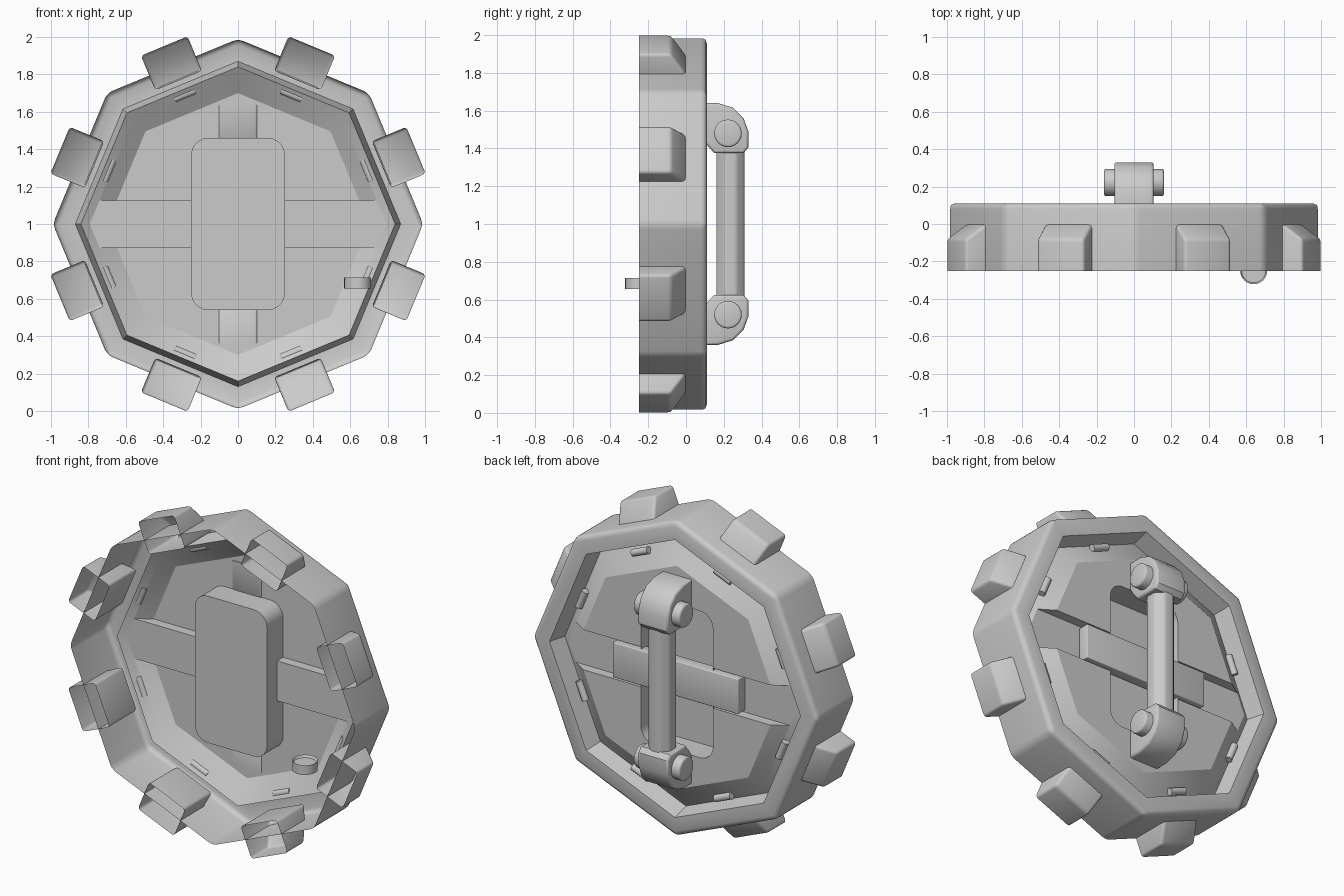
import bpy, bmesh, math
from math import sin, cos, tan, pi, radians
from mathutils import Matrix, Vector

cube = bpy.data.objects.get("Cube")
if cube:
    bpy.data.objects.remove(cube, do_unlink=True)

grey = bpy.data.materials.new("plain_grey")
grey.use_nodes = True
grey.diffuse_color = (0.6, 0.6, 0.6, 1)
grey.node_tree.nodes["Principled BSDF"].inputs["Base Color"].default_value = (0.6, 0.6, 0.6, 1)


def finish(name, bm, bevel=0.0, pick=None, recalc=True):
    """Bevel the picked edges, then turn the bmesh into an object centred at z = 1."""
    bmesh.ops.remove_doubles(bm, verts=bm.verts, dist=0.0005)
    if recalc:
        bmesh.ops.recalc_face_normals(bm, faces=bm.faces)
    if bevel:
        edges = [e for e in bm.edges if len(e.link_faces) == 2
                 and e.calc_face_angle(0) > 0.5 and (pick is None or pick(e))]
        bmesh.ops.bevel(bm, geom=edges, offset=bevel, segments=3, profile=0.5, affect='EDGES')
    mesh = bpy.data.meshes.new(name)
    bm.to_mesh(mesh)
    bm.free()
    mesh.materials.append(grey)
    mesh.polygons.foreach_set("use_smooth", [True] * len(mesh.polygons))
    mesh.set_sharp_from_angle(angle=radians(32))
    ob = bpy.data.objects.new(name, mesh)
    ob.location.z = 1
    bpy.context.scene.collection.objects.link(ob)
    return ob


def face(bm, pts):
    return bm.faces.new([bm.verts.new(p) for p in pts])


def strip(bm, a, b, closed=True):
    """Quads joining two point rows."""
    n = len(a)
    for i in range(n if closed else n - 1):
        j = (i + 1) % n
        face(bm, [a[i], a[j], b[j], b[i]])


def prism(bm, low, high):
    strip(bm, low, high)
    face(bm, low)
    face(bm, high)


def octagon(r, y):
    return [Vector((r * cos(k * pi / 4), y, r * sin(k * pi / 4))) for k in range(8)]


def cylinder(bm, r, length, matrix, sides=24):
    bmesh.ops.create_cone(bm, cap_ends=True, segments=sides, radius1=r, radius2=r,
                          depth=length, matrix=matrix)


# Main dimensions
FLOOR, GROOVE, DENT, HALF = 0.09, 0.03, -0.07, 0.125
R_RIDGE, R_GROOVE, R_FLOOR = 0.84, 0.793, 0.70
SLOT = HALF * tan(pi / 8)
BW, BH, BR = 0.25, 0.46, 0.09

# Outer ring: open at the front, rounded rim at the back, trench wall inside
bm = bmesh.new()
rings = [octagon(0.99, -0.25), octagon(0.99, 0.11), octagon(0.87, 0.11),
         octagon(R_RIDGE, 0), octagon(R_GROOVE, GROOVE)]
for a, b in zip(rings, rings[1:]):
    strip(bm, a, b)
finish("outer_ring", bm, 0.03,
       lambda e: all(Vector((v.co.x, v.co.z)).length > 0.95 for v in e.verts))

# Dish: raised floor, interrupted by the cross groove and the rounded dent
bm = bmesh.new()
for sx in (1, -1):
    for sz in (1, -1):
        def q(x, y, z):
            return Vector((sx * x, y, sz * z))
        d = cos(pi / 4)
        # sloping sides
        face(bm, [q(R_GROOVE - SLOT, GROOVE, HALF), q(R_GROOVE * d, GROOVE, R_GROOVE * d),
                  q(R_FLOOR * d, FLOOR, R_FLOOR * d), q(R_FLOOR - SLOT, FLOOR, HALF)])
        face(bm, [q(R_GROOVE * d, GROOVE, R_GROOVE * d), q(0, GROOVE, R_GROOVE),
                  q(0, FLOOR, R_FLOOR), q(R_FLOOR * d, FLOOR, R_FLOOR * d)])
        # quarter of the floor around the dent
        arc = [(BW - BR + BR * sin(t * pi / 12), BH - BR + BR * cos(t * pi / 12)) for t in range(7)]
        edge = [(0, BH)] + arc + [(BW, HALF)]
        face(bm, [q(R_FLOOR - SLOT, FLOOR, HALF), q(R_FLOOR * d, FLOOR, R_FLOOR * d),
                  q(0, FLOOR, R_FLOOR)] + [q(x, FLOOR, z) for x, z in edge])
        # dent walls and front
        rim = edge + [(BW, 0)]
        strip(bm, [q(x, FLOOR, z) for x, z in rim], [q(x, DENT, z) for x, z in rim], False)
        face(bm, [q(x, DENT, z) for x, z in rim] + [q(0, DENT, 0)])
        # groove side and bottom
        face(bm, [q(BW, FLOOR, HALF), q(R_FLOOR - SLOT, FLOOR, HALF),
                  q(R_GROOVE - SLOT, GROOVE, HALF), q(BW, GROOVE, HALF)])
        face(bm, [q(BW, GROOVE, 0), q(R_GROOVE, GROOVE, 0),
                  q(R_GROOVE - SLOT, GROOVE, HALF), q(BW, GROOVE, HALF)])
finish("dished_floor", bm)

# Cross bar lying in the groove
bm = bmesh.new()
bmesh.ops.create_cube(bm, size=1, matrix=Matrix.Translation((0, 0.07, 0)) @ Matrix.Diagonal((0.87, 0.07, 0.22, 1)))
finish("cross_bar", bm, 0.006)

# Lugs: hollow boxes on each side, open at the front, sloped at the back
profile = [(1.03, -0.25), (1.03, -0.08), (0.93, -0.01), (0.83, 0.03), (0.83, -0.25)]
for k in range(8):
    bm = bmesh.new()
    sides = [[Vector((s * 0.135, y, r)) for r, y in profile] for s in (-1, 1)]
    strip(bm, sides[0], sides[1], False)
    for s in sides:
        face(bm, s)
    bmesh.ops.rotate(bm, verts=bm.verts, matrix=Matrix.Rotation((k + 0.5) * pi / 4, 3, 'Y'))
    finish(f"lug_{k + 1}", bm, 0.018)

# Small pins along the trench
for k in range(8):
    bm = bmesh.new()
    cylinder(bm, 0.022, 0.12, Matrix.Rotation((k + 0.5) * pi / 4, 4, 'Y')
             @ Matrix.Translation((0, 0.036, 0.75)) @ Matrix.Rotation(pi / 2, 4, 'Y'), 12)
    finish(f"trench_pin_{k + 1}", bm)

# Handle: grip, two brackets and their cross pins
bm = bmesh.new()
cylinder(bm, 0.081, 0.9, Matrix.Translation((0, 0.235, 0)) @ Matrix.Rotation(pi / 8, 4, 'Z'), 8)
finish("handle_grip", bm, 0.012, lambda e: abs(e.verts[0].co.z - e.verts[1].co.z) > 0.5)

bracket = [(0.085, 0.64), (0.17, 0.64), (0.25, 0.615), (0.305, 0.56), (0.33, 0.49),
           (0.33, 0.405), (0.305, 0.375), (0.15, 0.375), (0.11, 0.42), (0.085, 0.46)]
for s, label in ((1, "upper"), (-1, "lower")):
    bm = bmesh.new()
    prism(bm, *[[Vector((x, y, s * z)) for y, z in bracket] for x in (-0.105, 0.105)])
    finish(label + "_bracket", bm, 0.015, lambda e: abs(e.verts[0].co.x - e.verts[1].co.x) < 0.1)
    bm = bmesh.new()
    cylinder(bm, 0.073, 0.32, Matrix.Translation((0, 0.222, s * 0.48)) @ Matrix.Rotation(pi / 2, 4, 'Y'))
    finish(label + "_bracket_pin", bm, 0.012)

# Small round latch at the front edge, with a shallow recess on top
bm = bmesh.new()
cylinder(bm, 0.072, 0.06, Matrix.Translation((0.64, -0.25, -0.315)))
top = [f for f in bm.faces if f.normal.z > 0.9]
bmesh.ops.inset_region(bm, faces=top, thickness=0.008)
bmesh.ops.translate(bm, verts=top[0].verts, vec=(0, 0, -0.015))
finish("round_latch", bm)
